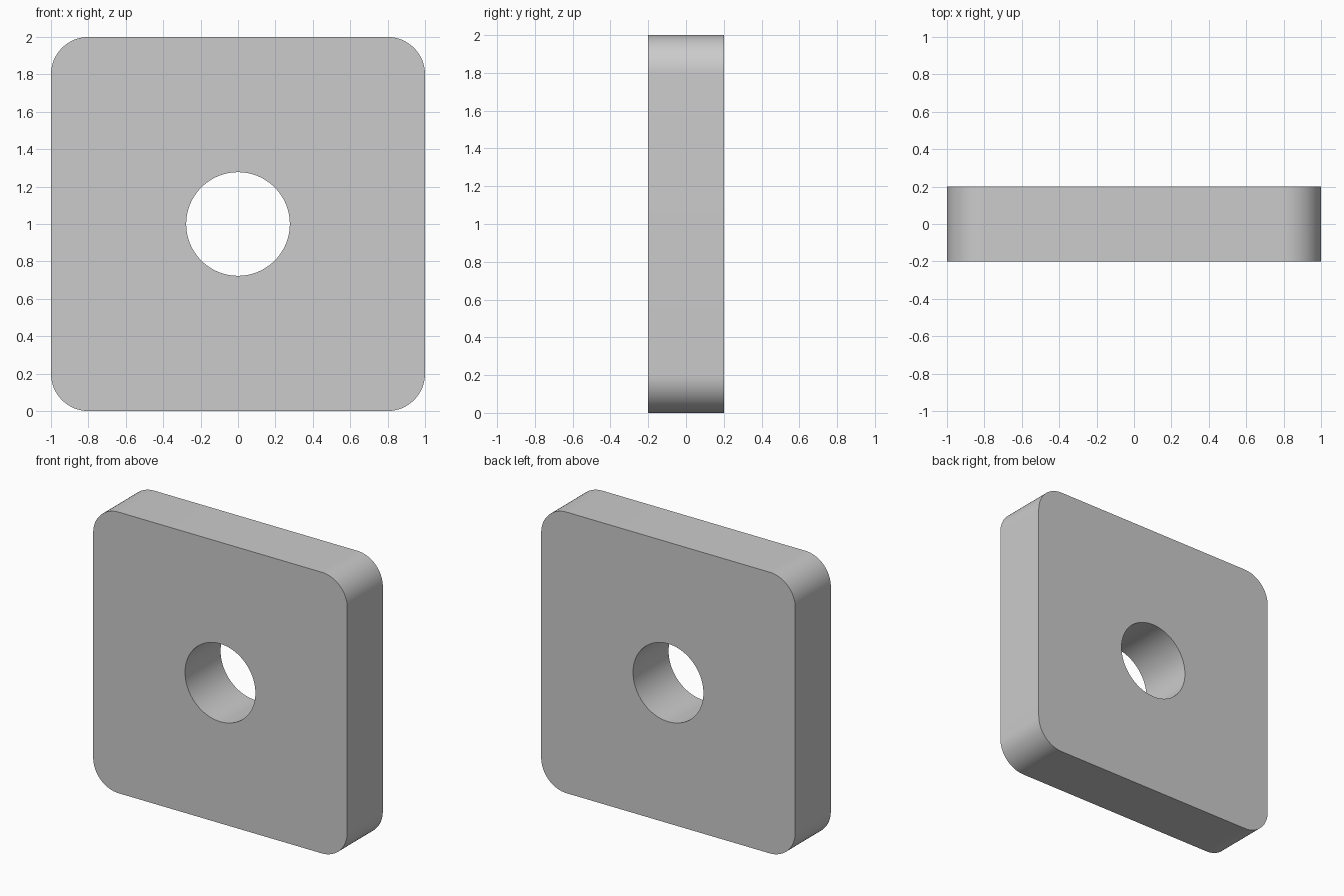
import bpy, bmesh, math

if "Cube" in bpy.data.objects:
    bpy.data.objects.remove(bpy.data.objects["Cube"])

WIDTH, DEPTH, HEIGHT = 2.0, 0.4, 2.0
CORNER_R, HOLE_R = 0.2, 0.277

# Plate: box with its four front-to-back edges rounded
bpy.ops.mesh.primitive_cube_add(size=1, location=(0, 0, HEIGHT / 2))
plate = bpy.context.object
plate.name = "rounded_plate"
bm = bmesh.new()
bm.from_mesh(plate.data)
bmesh.ops.scale(bm, vec=(WIDTH, DEPTH, HEIGHT), verts=bm.verts)
corners = [e for e in bm.edges
           if abs(e.verts[0].co.y - e.verts[1].co.y) > DEPTH / 2]
bmesh.ops.bevel(bm, geom=corners, offset=CORNER_R, offset_type='OFFSET',
                segments=16, profile=0.5, affect='EDGES')
bm.to_mesh(plate.data)
bm.free()

# Round through-hole in the centre
bpy.ops.mesh.primitive_cylinder_add(vertices=96, radius=HOLE_R, depth=DEPTH * 2,
                                    location=(0, 0, HEIGHT / 2),
                                    rotation=(math.pi / 2, 0, 0))
cutter = bpy.context.object
cutter.name = "hole_cutter"
cutter.hide_render = True
hole = plate.modifiers.new("hole", 'BOOLEAN')
hole.operation = 'DIFFERENCE'
hole.solver = 'EXACT'
hole.object = cutter

# Apply the cut, remove the cutter, smooth the curved walls
bpy.ops.object.select_all(action='DESELECT')
plate.select_set(True)
bpy.context.view_layer.objects.active = plate
bpy.ops.object.modifier_apply(modifier=hole.name)
bpy.data.objects.remove(cutter, do_unlink=True)
bpy.ops.object.shade_smooth_by_angle(angle=math.radians(30))
